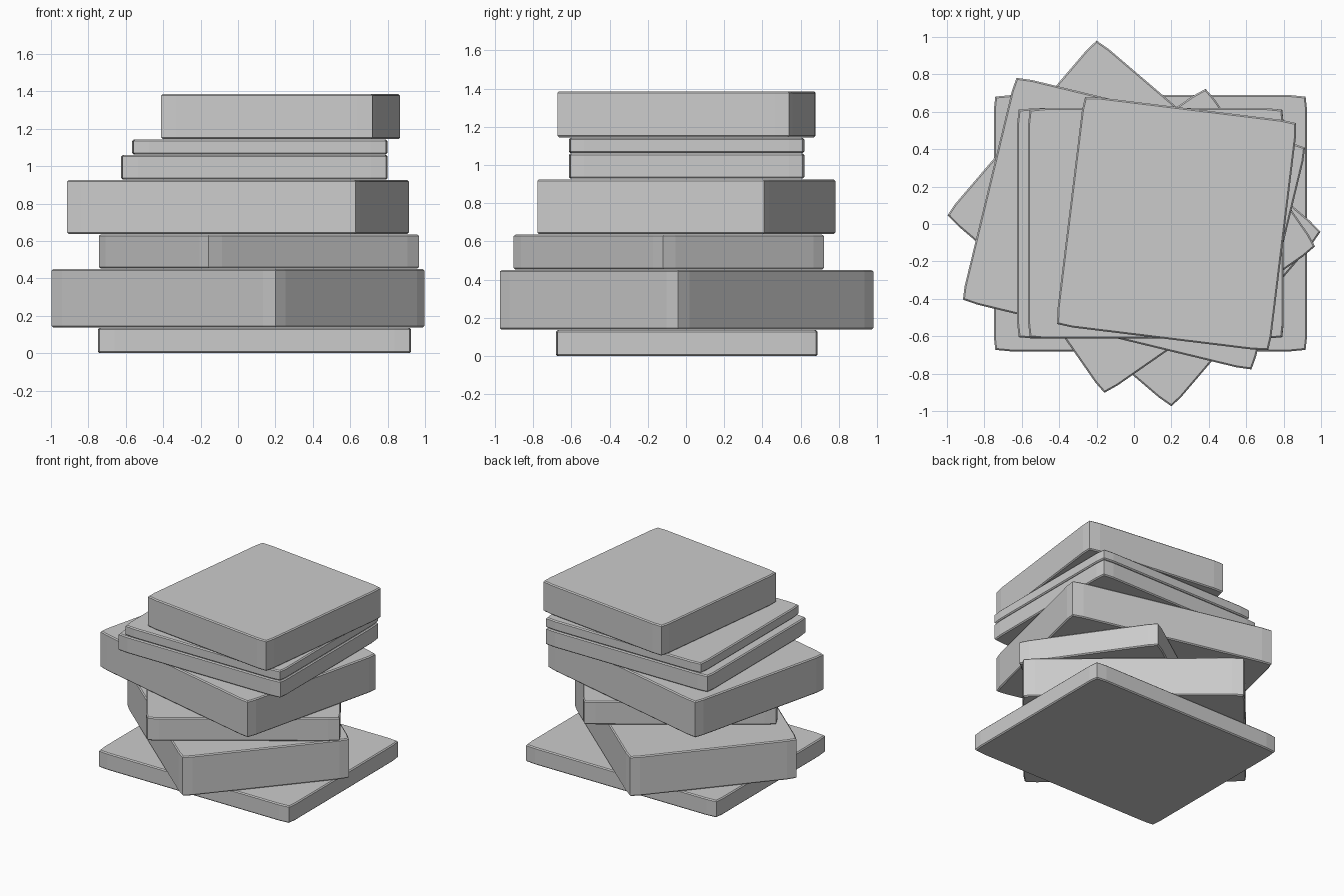
import bpy, bmesh, math

if "Cube" in bpy.data.objects:
    bpy.data.objects.remove(bpy.data.objects["Cube"])

PULL = 0.008   # how far each worn corner is drawn in
RIM = 0.008    # small chamfer along the top and bottom edges


def slab(name, cx, cy, length, depth, z0, z1, angle=0.0):
    """Flat stone with slightly worn corners and chamfered rims."""
    w, d = length / 2, depth / 2
    corner = [(w, d - 0.08), (w - PULL, d - PULL), (w - 0.09, d)]
    outline = []
    for sx, sy in ((1, 1), (-1, 1), (-1, -1), (1, -1)):
        pts = [(x * sx, y * sy) for x, y in corner]
        outline += pts if sx * sy > 0 else pts[::-1]

    bm = bmesh.new()
    base = bm.faces.new([bm.verts.new((x, y, z0)) for x, y in outline])
    top = bmesh.ops.extrude_face_region(bm, geom=[base], use_keep_orig=True)
    verts = [v for v in top["geom"] if isinstance(v, bmesh.types.BMVert)]
    bmesh.ops.translate(bm, verts=verts, vec=(0, 0, z1 - z0))
    bmesh.ops.recalc_face_normals(bm, faces=bm.faces)
    rims = [e for e in bm.edges if abs(e.verts[0].co.z - e.verts[1].co.z) < 1e-5]
    bmesh.ops.bevel(bm, geom=rims, offset=RIM, segments=1, affect='EDGES')

    mesh = bpy.data.meshes.new(name)
    bm.to_mesh(mesh)
    bm.free()
    obj = bpy.data.objects.new(name, mesh)
    obj.location = (cx, cy, 0)
    obj.rotation_euler.z = math.radians(angle)
    bpy.context.collection.objects.link(obj)
    return obj


# Stack from the ground up
slab("base_slab", 0.088, 0.004, 1.675, 1.37, 0.0, 0.135)
slab("second_slab", 0.0, 0.003, 1.59, 1.243, 0.138, 0.45, -40.5)
slab("third_slab", 0.112, -0.09, 1.388, 1.042, 0.453, 0.635, 34.8)
slab("fourth_slab", 0.0, 0.002, 1.603, 1.236, 0.638, 0.925, -13.6)
slab("fifth_slab", 0.088, 0.003, 1.425, 1.232, 0.928, 1.06)
slab("sixth_slab", 0.117, 0.003, 1.365, 1.232, 1.063, 1.142)
slab("top_slab", 0.228, 0.002, 1.153, 1.238, 1.145, 1.385, -7.0)
